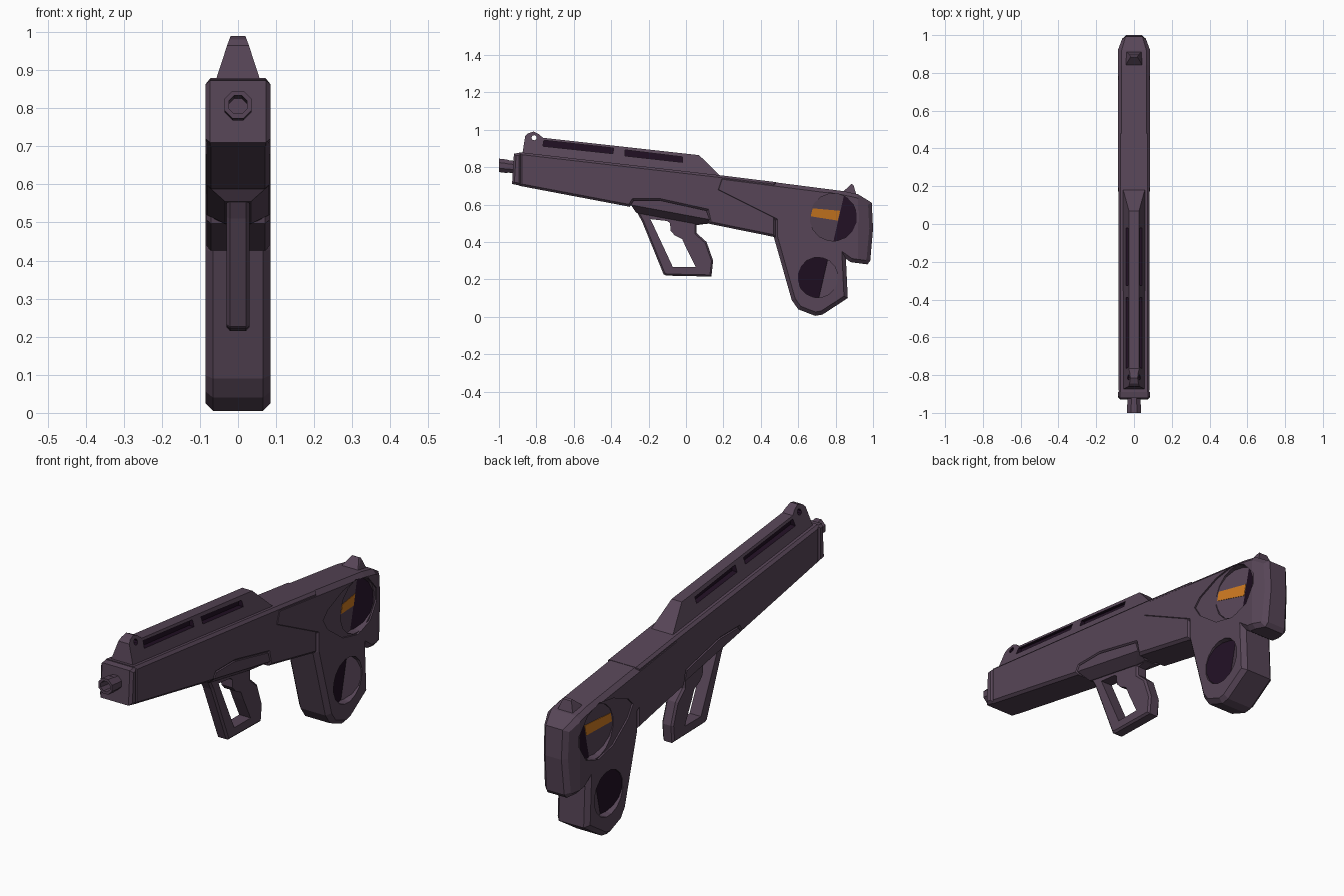
import bpy, bmesh, math

if "Cube" in bpy.data.objects:
    bpy.data.objects.remove(bpy.data.objects["Cube"])


def material(name, rgb):
    m = bpy.data.materials.new(name)
    m.diffuse_color = (*rgb, 1)
    m.use_nodes = True
    m.node_tree.nodes["Principled BSDF"].inputs["Base Color"].default_value = m.diffuse_color
    return m


PLUM = material("plum", (0.095, 0.06, 0.095))
DARK = material("dark_plum", (0.015, 0.005, 0.017))
ORANGE = material("orange", (0.6, 0.19, 0.015))


def finish(name, bm, mats=(PLUM,)):
    bmesh.ops.recalc_face_normals(bm, faces=bm.faces[:])
    me = bpy.data.meshes.new(name)
    bm.to_mesh(me)
    bm.free()
    for m in mats:
        me.materials.append(m)
    ob = bpy.data.objects.new(name, me)
    bpy.context.collection.objects.link(ob)
    return ob


def prism_bm(pts, x0, x1):
    """Extrude a (y, z) outline from x0 to x1."""
    bm = bmesh.new()
    f = bm.faces.new([bm.verts.new((x0, y, z)) for y, z in pts])
    new = bmesh.ops.extrude_face_region(bm, geom=[f])["geom"]
    for v in new:
        if isinstance(v, bmesh.types.BMVert):
            v.co.x = x1
    bmesh.ops.recalc_face_normals(bm, faces=bm.faces[:])
    return bm


def plate(name, pts, hw, bevel=0.0, shape=None, mats=(PLUM,)):
    """Symmetric part from a side outline, with chamfered rims."""
    bm = prism_bm(pts, -hw, hw)
    if bevel:
        rim = [e for e in bm.edges if abs(e.verts[0].co.x - e.verts[1].co.x) < 1e-6]
        bmesh.ops.bevel(bm, geom=rim, offset=bevel, segments=1, affect='EDGES', profile=0.5)
    if shape:
        shape(bm)
    return finish(name, bm, mats)


def hull(name, pts, mats=(PLUM,), paint=None):
    bm = bmesh.new()
    for p in pts:
        bm.verts.new(p)
    r = bmesh.ops.convex_hull(bm, input=bm.verts[:])
    junk = {g for g in r["geom_interior"] + r["geom_unused"] if isinstance(g, bmesh.types.BMVert)}
    bmesh.ops.delete(bm, geom=list(junk), context='VERTS')
    bmesh.ops.recalc_face_normals(bm, faces=bm.faces[:])
    if paint:
        for f in bm.faces:
            f.material_index = paint(f)
    return finish(name, bm, mats)


def cut(ob, cutter):
    m = ob.modifiers.new("cut", 'BOOLEAN')
    m.operation, m.solver, m.object = 'DIFFERENCE', 'EXACT', cutter
    m.material_mode = 'TRANSFER'
    cutter.hide_render = True
    cutter.hide_set(True)


def circle(y, z, r, n):
    return [(y + r * math.cos(2 * math.pi * i / n), z + r * math.sin(2 * math.pi * i / n)) for i in range(n)]


# Front body, notched above the grip, and its end cap
plate("front_body", [(-0.89, 0.88), (-0.89, 0.70), (-0.30, 0.588), (-0.28, 0.62), (-0.14, 0.62), (0.11, 0.565),
                     (0.125, 0.497), (0.48, 0.425), (0.48, 0.72), (0.18, 0.757)], 0.083, 0.012)
plate("front_cap", [(-0.92, 0.873), (-0.93, 0.71), (-0.88, 0.70), (-0.88, 0.877)], 0.085, 0.012)


# Stock and lower housing in one, narrowing to the butt
def taper(bm):
    bmesh.ops.bisect_plane(bm, geom=bm.verts[:] + bm.edges[:] + bm.faces[:],
                           plane_co=(0, 0.92, 0), plane_no=(0, 1, 0))
    for v in bm.verts:
        if v.co.y > 0.92:
            v.co.x *= 1 - 0.35 * (v.co.y - 0.92) / 0.08


stock = plate("stock", [(0.18, 0.757), (0.15, 0.67), (0.47, 0.51), (0.47, 0.425), (0.565, 0.09), (0.60, 0.04),
                        (0.69, 0.005), (0.73, 0.012), (0.865, 0.10), (0.855, 0.31), (0.88, 0.292), (0.97, 0.28),
                        (0.985, 0.30), (1.0, 0.47), (0.993, 0.61), (0.92, 0.655), (0.84, 0.672)],
              0.0855, 0.02, taper)


# V-floored round recesses on both sides: one half plain, one half dark
def recess_cutter(name, s, c, r, u0, rim, deep, dark_sign, n=16):
    tilt = 0.23
    a = math.atan(tilt)

    def yz(u, v):
        return (c[0] + u * math.cos(a) + v * math.sin(a), c[1] - u * math.sin(a) + v * math.cos(a))

    def depth(u):
        t = (u + r) / (u0 + r) if u < u0 else (r - u) / (r - u0)
        return rim + (deep - rim) * t

    uv = circle(0, 0, r, n)
    h = math.sqrt(r * r - u0 * u0) * 0.995
    uv += [(u0, h), (u0, -h)]
    pts = [(s * 0.12, *yz(u, v)) for u, v in uv] + [(s * depth(u), *yz(u, v)) for u, v in uv]

    def paint(f):
        return 1 if f.normal.x * s < -0.3 and f.normal.y * dark_sign > 0 else 0

    return hull(name, pts, (PLUM, DARK), paint), yz, depth


egg = [(0.52, 0.565), (0.555, 0.602), (0.67, 0.65), (0.77, 0.665), (0.86, 0.64), (0.925, 0.565),
       (0.925, 0.51), (0.875, 0.43), (0.78, 0.40), (0.67, 0.425), (0.555, 0.51)]
for side, s in (("right", 1), ("left", -1)):
    cut(stock, finish(f"{side}_scoop_cutter", prism_bm(egg, s * 0.078, s * 0.12)))
    upper, yz, depth = recess_cutter(f"{side}_upper_cutter", s, (0.787, 0.532), 0.127, 0.03, 0.077, 0.04, 1)
    cut(stock, upper)
    lower, _, _ = recess_cutter(f"{side}_lower_cutter", s, (0.705, 0.21), 0.108, 0.03, 0.083, 0.045, -1)
    cut(stock, lower)
    # Orange stripe lying on the sloped floor
    bm = bmesh.new()
    quad = [(-0.118, -0.012), (0.028, 0.012), (0.028, -0.037), (-0.118, 0.032)]
    quad = [quad[0], quad[2], quad[1], quad[3]]
    quad = [(-0.118, -0.022), (0.028, -0.012), (0.028, 0.042), (-0.118, 0.022)]
    lo = [bm.verts.new((s * (depth(u) - 0.004), *yz(u, v))) for u, v in quad]
    hi = [bm.verts.new((s * (depth(u) + 0.002), *yz(u, v))) for u, v in quad]
    bm.faces.new(lo)
    bm.faces.new(hi)
    for i in range(4):
        j = (i + 1) % 4
        bm.faces.new((lo[i], lo[j], hi[j], hi[i]))
    finish(f"{side}_stripe", bm, (ORANGE,))


# Top rail with front sight; sides lean inwards with height
def lean(bm):
    for v in bm.verts:
        h = v.co.z - (0.88 - 0.1144 * (v.co.y + 0.895))
        v.co.x = math.copysign(max(0.018, 0.057 - 0.32 * h), v.co.x)


rail = plate("top_rail", [(-0.875, 0.87), (-0.86, 0.965), (-0.845, 0.98), (-0.815, 0.99), (-0.785, 0.975),
                          (-0.765, 0.957), (0.07, 0.864), (0.185, 0.752)], 0.05, 0, lean)
slots = [[(-0.76, 0.944), (-0.765, 0.912), (-0.39, 0.872), (-0.388, 0.902)],
         [(-0.325, 0.892), (-0.325, 0.86), (-0.02, 0.826), (-0.02, 0.855)]]
for i, slot in enumerate(slots):
    for s in (1, -1):
        cut(rail, finish(f"slot_cutter_{i}_{s}", prism_bm(slot, s * 0.016, s * 0.1), (DARK,)))
cut(rail, plate("sight_hole_cutter", circle(-0.812, 0.957, 0.014, 8), 0.1, mats=(DARK,)))

# Rear sight
hull("rear_sight", [(s * w, y, z) for s in (1, -1) for w, y, z in
                    ((0.05, 0.83, 0.66), (0.018, 0.885, 0.71), (0.022, 0.895, 0.705), (0.045, 0.915, 0.64))])

# Sloped mount blending the body into the grip
hull("grip_mount", [(s * 0.082, y, z) for s in (1, -1) for y, z in
                    ((-0.295, 0.598), (-0.28, 0.622), (-0.14, 0.622), (0.11, 0.567), (0.125, 0.52))] +
     [(s * 0.034, y, z) for s in (1, -1) for y, z in ((-0.265, 0.555), (-0.14, 0.54), (0.05, 0.497), (0.115, 0.495))])

# Open grip with its guard
grip = plate("grip", [(-0.28, 0.59), (-0.235, 0.51), (-0.12, 0.227), (-0.105, 0.22), (0.136, 0.215), (0.145, 0.30),
                      (0.11, 0.40), (0.057, 0.447), (0.057, 0.49), (0.13, 0.50), (0.10, 0.55), (-0.14, 0.60)],
             0.03, 0.009)
hole = [(-0.19, 0.522), (-0.10, 0.512), (-0.085, 0.50), (-0.083, 0.46), (-0.06, 0.435), (-0.02, 0.415),
        (0.052, 0.265), (-0.07, 0.265)]
hole[6:6] = [(0.0, 0.37)]
cut(grip, plate("grip_hole_cutter", hole, 0.1))

# Octagonal hollow muzzle, tilted with the body
bm = bmesh.new()
rings = []
for r, y in ((0.036, -0.90), (0.036, -0.955), (0.039, -0.955), (0.039, -1.0), (0.026, -1.0), (0.026, -0.93)):
    zc = 0.805 - 0.1144 * (y + 0.96)
    rings.append([bm.verts.new((r * math.sin(math.pi * (i + 0.5) / 4), y, zc + r * math.cos(math.pi * (i + 0.5) / 4)))
                  for i in range(8)])
for a, b in zip(rings, rings[1:]):
    for i in range(8):
        j = (i + 1) % 8
        bm.faces.new((a[i], a[j], b[j], b[i]))
bm.faces.new(rings[0])
bm.faces.new(rings[-1])
finish("muzzle", bm)
